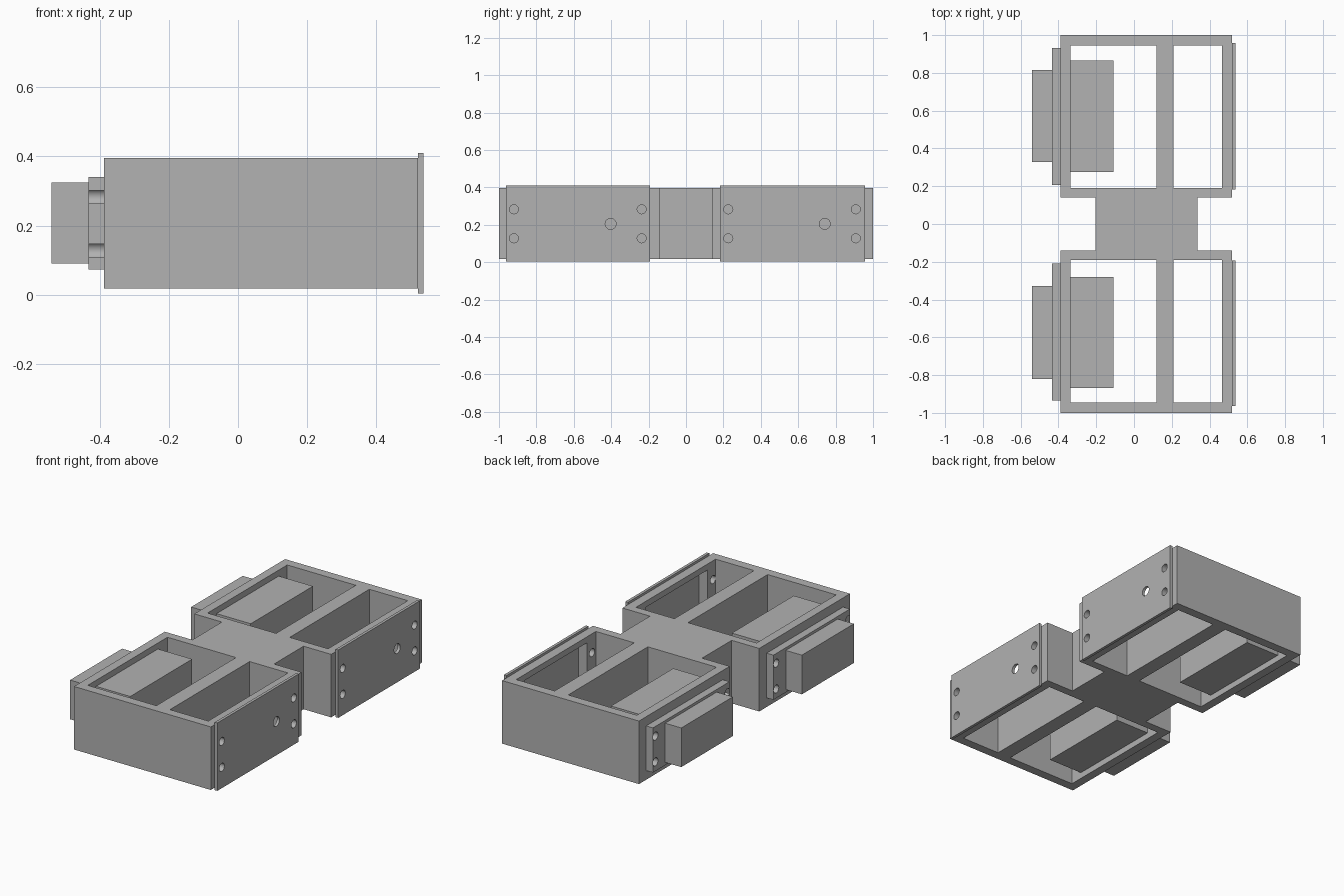
import bpy, bmesh, math
from mathutils import Matrix, Vector

if "Cube" in bpy.data.objects:
    bpy.data.objects.remove(bpy.data.objects["Cube"])

grey = bpy.data.materials.new("plain grey")
grey.diffuse_color = (0.445, 0.445, 0.445, 1)
grey.use_nodes = True
grey.node_tree.nodes["Principled BSDF"].inputs["Base Color"].default_value = grey.diffuse_color

Z0, Z1 = 0.018, 0.396          # body bottom and top
HOLE_Z = (0.128, 0.283)        # screw hole heights


def finish(name, bm):
    bmesh.ops.recalc_face_normals(bm, faces=bm.faces)
    mesh = bpy.data.meshes.new(name)
    bm.to_mesh(mesh)
    bm.free()
    obj = bpy.data.objects.new(name, mesh)
    bpy.context.collection.objects.link(obj)
    mesh.materials.append(grey)
    return obj


def add_box(bm, x, y, z):
    lo, hi = (Vector(p) for p in zip(x, y, z))
    m = Matrix.Translation((lo + hi) / 2) @ Matrix.Diagonal((*(hi - lo), 1))
    bmesh.ops.create_cube(bm, size=1, matrix=m)


def boxes(name, *specs):
    bm = bmesh.new()
    for s in specs:
        add_box(bm, *s)
    return finish(name, bm)


def drills(x, holes):
    """Cylinders along x; holes are (y, z, radius)."""
    bm = bmesh.new()
    for y, z, r in holes:
        m = Matrix.Translation((sum(x) / 2, y, z)) @ Matrix.Rotation(math.pi / 2, 4, 'Y')
        bmesh.ops.create_cone(bm, cap_ends=True, segments=32, radius1=r, radius2=r,
                              depth=x[1] - x[0], matrix=m)
    return finish("drill_cutter", bm)


def cut(obj, cutter):
    mod = obj.modifiers.new("cut", 'BOOLEAN')
    mod.operation, mod.solver, mod.object = 'DIFFERENCE', 'EXACT', cutter
    bpy.context.view_layer.objects.active = obj
    bpy.ops.object.modifier_apply(modifier=mod.name)
    bpy.data.objects.remove(cutter)


def smooth(obj):
    bpy.ops.object.select_all(action='DESELECT')
    obj.select_set(True)
    bpy.context.view_layer.objects.active = obj
    bpy.ops.object.shade_smooth_by_angle(angle=math.radians(30))


# body: two bays joined by a narrow bridge
half = [(-0.205, 0.14), (-0.388, 0.14), (-0.388, 1.0), (0.52, 1.0), (0.52, 0.14), (0.337, 0.14)]
outline = half + [(x, -y) for x, y in reversed(half)]
bm = bmesh.new()
face = bm.faces.new([bm.verts.new((x, y, Z0)) for x, y in outline])
ext = bmesh.ops.extrude_face_region(bm, geom=[face])
bmesh.ops.translate(bm, vec=(0, 0, Z1 - Z0),
                    verts=[v for v in ext["geom"] if isinstance(v, bmesh.types.BMVert)])
body = finish("body", bm)

# open compartments, two in each bay
bays = [(-0.945, -0.19), (0.19, 0.945)]
cut(body, boxes("compartment_cutter",
                *[(x, y, (-0.2, 0.6)) for x in [(-0.335, 0.12), (0.21, 0.465)] for y in bays]))

# windows in the right wall
spans = [(-0.867, -0.28), (0.275, 0.865)]
cut(body, boxes("window_cutter", *[((0.44, 0.6), y, (0.055, 0.36)) for y in spans]))

# screw holes through both end walls
screws = [(y, z, 0.024) for y in (-0.92, -0.237, 0.226, 0.908) for z in HOLE_Z]
cut(body, drills((0.44, 0.6), screws))
cut(body, drills((-0.5, -0.31), screws))
smooth(body)

# thin cover plates on the right wall, each with a larger cable hole
for side, y, cable in [("front", (-0.963, -0.192), -0.403), ("back", (0.183, 0.957), 0.742)]:
    plate = boxes(side + "_cover_plate", ((0.52, 0.537), y, (0.003, 0.41)))
    cut(plate, drills((0.44, 0.6), [s for s in screws if s[0] * cable > 0] + [(cable, 0.205, 0.029)]))
    smooth(plate)

# connectors on the left wall: flange, outer block and inner block
for side, s, flange_y, outer_y, inner_y in [
        ("front", -1, (-0.935, -0.21), (-0.82, -0.327), spans[0]),
        ("back", 1, (0.206, 0.932), (0.327, 0.816), spans[1])]:
    flange = boxes(side + "_connector_flange", ((-0.433, -0.388), flange_y, (0.073, 0.341)))
    cut(flange, drills((-0.5, -0.31), [h for h in screws if h[0] * s > 0]))
    smooth(flange)
    boxes(side + "_connector_outer_block", ((-0.54, -0.433), outer_y, (0.09, 0.325)))
    boxes(side + "_connector_inner_block", ((-0.335, -0.108), inner_y, (0.055, 0.36)))
